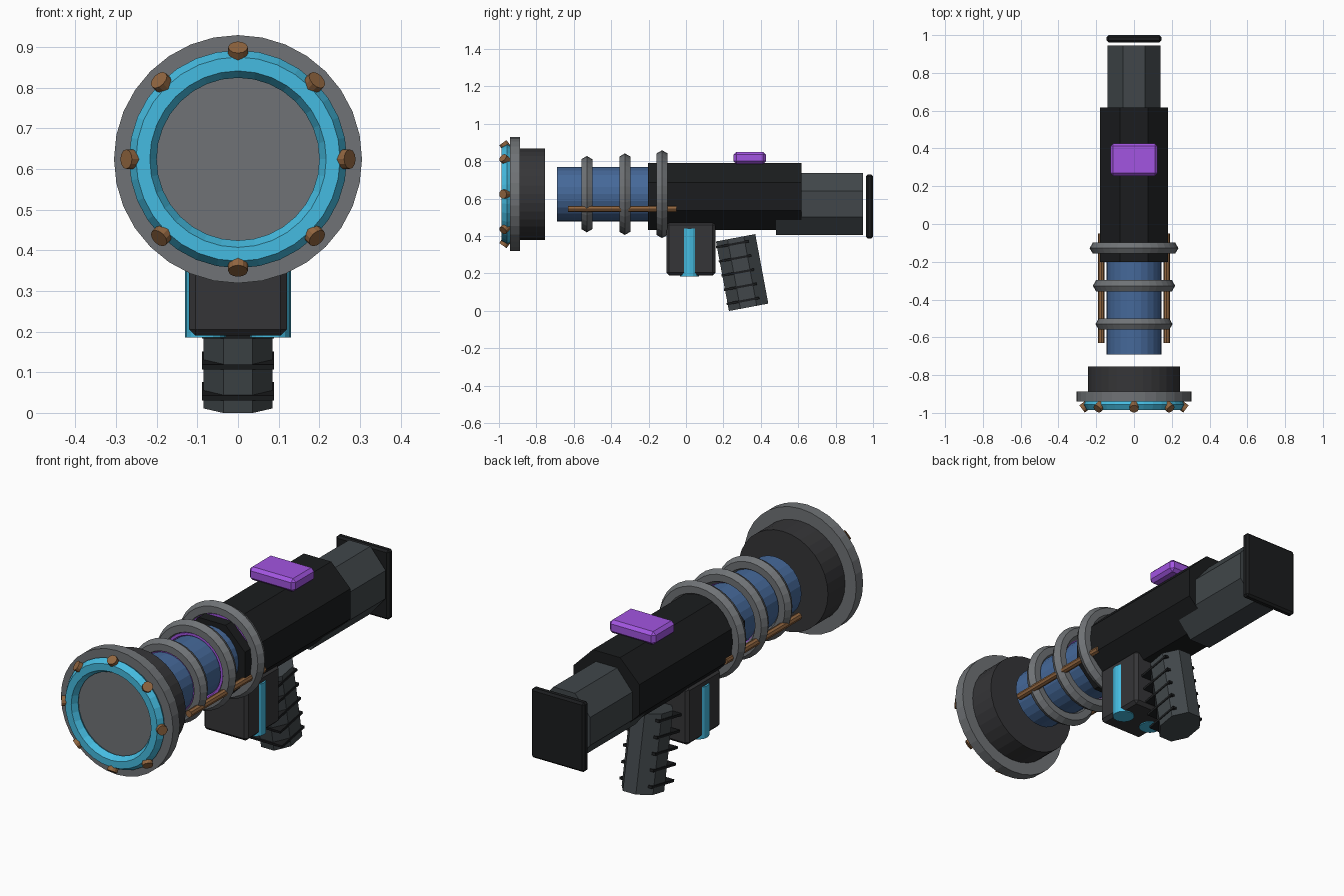
import bpy, bmesh
from math import pi, sin, cos, radians
from mathutils import Matrix, Vector

if "Cube" in bpy.data.objects:
    bpy.data.objects.remove(bpy.data.objects["Cube"])

def material(name, rgb):
    m = bpy.data.materials.new(name)
    m.diffuse_color = (*rgb, 1)
    m.use_nodes = True
    m.node_tree.nodes["Principled BSDF"].inputs["Base Color"].default_value = m.diffuse_color
    return m

BLACK = material("near_black", (0.011, 0.012, 0.013))
DARK = material("dark_grey", (0.036, 0.036, 0.039))
SLATE = material("slate", (0.052, 0.062, 0.068))
STEEL = material("steel", (0.16, 0.17, 0.18))
BLUE = material("blue", (0.06, 0.14, 0.32))
CYAN = material("cyan", (0.06, 0.5, 0.75))
COPPER = material("copper", (0.28, 0.13, 0.05))
PURPLE = material("purple", (0.36, 0.09, 0.75))

AXIS_Z = 0.624                       # height of the barrel axis
ALONG_Y = Matrix.Rotation(-pi / 2, 4, 'X')

def finish(name, bm, mat):
    bmesh.ops.recalc_face_normals(bm, faces=bm.faces)
    me = bpy.data.meshes.new(name)
    bm.to_mesh(me)
    bm.free()
    me.materials.append(mat)
    ob = bpy.data.objects.new(name, me)
    bpy.context.collection.objects.link(ob)
    return ob

def rod(name, a, b, r, sides, mat):
    """Cylinder between two points."""
    a, b = Vector(a), Vector(b)
    bm = bmesh.new()
    m = Matrix.Translation((a + b) / 2) @ (b - a).to_track_quat('Z', 'Y').to_matrix().to_4x4()
    bmesh.ops.create_cone(bm, cap_ends=True, segments=sides, radius1=r, radius2=r,
                          depth=(b - a).length, matrix=m)
    return finish(name, bm, mat)

def octagon(name, half_a, half_b, length, m, mat):
    """Eight-sided prism with flats on its sides, stretched to two half widths."""
    bm = bmesh.new()
    r = 1 / cos(pi / 8)
    shape = Matrix.Diagonal((half_a, half_b, length, 1)) @ Matrix.Rotation(pi / 8, 4, 'Z')
    bmesh.ops.create_cone(bm, cap_ends=True, segments=8, radius1=r, radius2=r,
                          depth=1, matrix=m @ shape)
    return finish(name, bm, mat)

def box(name, lo, hi, bevel, mat, m=Matrix()):
    lo, hi = Vector(lo), Vector(hi)
    bm = bmesh.new()
    bmesh.ops.create_cube(bm, size=1, matrix=Matrix.Translation((lo + hi) / 2) @ Matrix.Diagonal((*(hi - lo), 1)))
    if bevel:
        bmesh.ops.bevel(bm, geom=bm.edges[:], offset=bevel, segments=1, affect='EDGES')
    bm.transform(m)
    return finish(name, bm, mat)

def ring(name, y, major, minor, mat, n=32, k=6):
    """Torus around the barrel axis with a hexagonal section."""
    bm = bmesh.new()
    v = [[bm.verts.new(((major + minor * cos(2 * pi * j / k)) * cos(2 * pi * i / n),
                        y + minor * sin(2 * pi * j / k),
                        AXIS_Z + (major + minor * cos(2 * pi * j / k)) * sin(2 * pi * i / n)))
          for j in range(k)] for i in range(n)]
    for i in range(n):
        for j in range(k):
            i2, j2 = (i + 1) % n, (j + 1) % k
            bm.faces.new((v[i][j], v[i2][j], v[i2][j2], v[i][j2]))
    return finish(name, bm, mat)

# Muzzle: drum, flange, glowing ring and slanted bolts
rod("muzzle_drum", (0, -0.89, AXIS_Z), (0, -0.754, AXIS_Z), 0.244, 32, DARK)
rod("muzzle_flange", (0, -0.94, AXIS_Z), (0, -0.887, AXIS_Z), 0.305, 32, STEEL)
ring("muzzle_ring", -0.956, 0.234, 0.034, CYAN)
for i in range(8):
    a = i * pi / 4
    tip, base = [(r * cos(a), y, AXIS_Z + r * sin(a)) for r, y in ((0.275, -0.979), (0.215, -0.935))]
    rod(f"muzzle_bolt_{i}", base, tip, 0.024, 12, COPPER)

# Barrel with coil rings and side rods
rod("barrel", (0, -0.69, AXIS_Z), (0, -0.1, AXIS_Z), 0.145, 24, BLUE)
for i, (y, major) in enumerate(((-0.53, 0.170), (-0.327, 0.184), (-0.128, 0.201))):
    ring(f"coil_ring_{i}", y, major, 0.034, STEEL)
    ring(f"coil_glow_{i}", y - 0.012, major - 0.028, 0.012, PURPLE)
for side in (-1, 1):
    x = 0.173 * side
    rod(f"side_rod_{side}", (x, -0.63, 0.545), (x, -0.05, 0.545), 0.017, 8, COPPER)

# Body, stock and end plate
octagon("body", 0.179, 0.179, 0.82, Matrix.Translation((0, 0.208, 0.612)) @ ALONG_Y, BLACK)
octagon("stock", 0.141, 0.166, 0.466, Matrix.Translation((0, 0.713, 0.571)) @ ALONG_Y, SLATE)
box("end_plate", (-0.145, 0.962, 0.387), (0.145, 1.0, 0.729), 0.01, BLACK)

# Sight block on top
box("sight", (-0.125, 0.255, 0.785), (0.125, 0.427, 0.85), 0.015, PURPLE)

# Power cell housing with two cylinders
box("cell_housing", (-0.12, -0.105, 0.19), (0.12, 0.158, 0.475), 0.015, DARK)
for side in (-1, 1):
    x = 0.08 * side
    rod(f"power_cell_{side}", (x, 0.019, 0.185), (x, 0.019, 0.44), 0.05, 16, CYAN)

# Tilted grip with ridges
tilt = Matrix.Translation((0, 0.3, 0.205)) @ Matrix.Rotation(radians(10.6), 4, 'X')
octagon("grip", 0.085, 0.107, 0.378, tilt, SLATE)
for i in range(5):
    z = -0.15 + 0.077 * i
    box(f"grip_ridge_{i}", (-0.088, -0.112, z - 0.006), (0.088, 0.065, z + 0.006), 0, BLACK, tilt)
